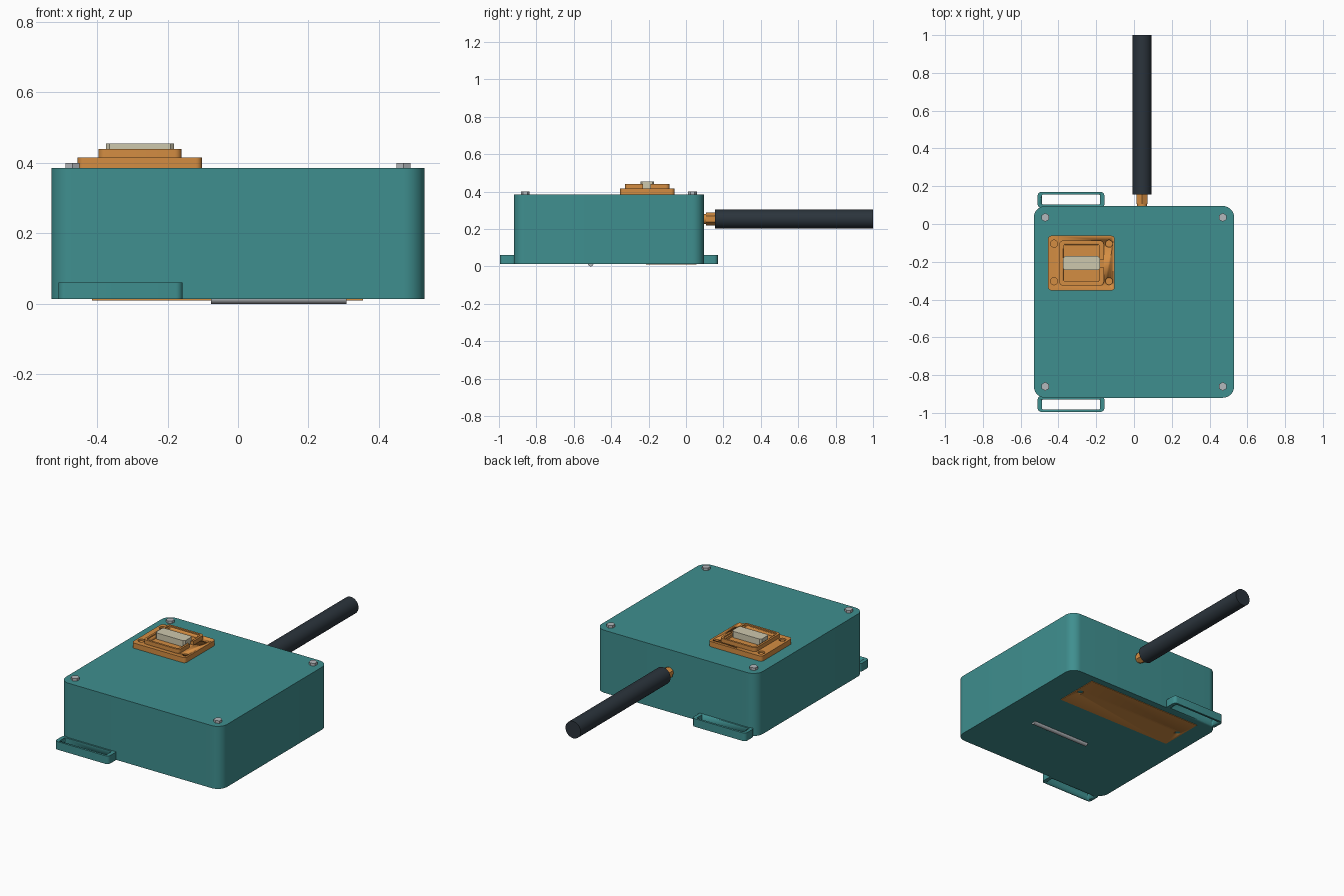
import bpy, bmesh, math
from mathutils import Matrix

if "Cube" in bpy.data.objects:
    bpy.data.objects.remove(bpy.data.objects["Cube"])


def material(name, rgb):
    m = bpy.data.materials.new(name)
    lin = [((c / 255 + 0.055) / 1.055) ** 2.4 for c in rgb]
    m.diffuse_color = (*lin, 1)
    m.use_nodes = True
    m.node_tree.nodes["Principled BSDF"].inputs["Base Color"].default_value = m.diffuse_color
    return m


TEAL = material("teal", (63, 143, 143))
ORANGE = material("orange", (212, 141, 66))
BLACK = material("charcoal", (43, 52, 60))
BEIGE = material("beige", (206, 200, 174))
STEEL = material("steel", (180, 184, 188))


def finish(name, bm, mat):
    bmesh.ops.recalc_face_normals(bm, faces=bm.faces)
    me = bpy.data.meshes.new(name)
    bm.to_mesh(me)
    bm.free()
    ob = bpy.data.objects.new(name, me)
    bpy.context.collection.objects.link(ob)
    me.materials.append(mat)
    bpy.ops.object.select_all(action='DESELECT')
    ob.select_set(True)
    bpy.context.view_layer.objects.active = ob
    bpy.ops.object.shade_smooth_by_angle(angle=math.radians(35))
    return ob


def slab(name, x, y, z, r, mat, seg=6):
    """Block with rounded vertical corners; x, y, z are (low, high)."""
    bm = bmesh.new()
    if r:
        pts = []
        corners = [(x[1] - r, y[1] - r), (x[0] + r, y[1] - r),
                   (x[0] + r, y[0] + r), (x[1] - r, y[0] + r)]
        for i, (cx, cy) in enumerate(corners):
            for k in range(seg + 1):
                a = math.pi / 2 * (i + k / seg)
                pts.append((cx + r * math.cos(a), cy + r * math.sin(a)))
    else:
        pts = [(x[1], y[1]), (x[0], y[1]), (x[0], y[0]), (x[1], y[0])]
    face = bm.faces.new([bm.verts.new((px, py, z[0])) for px, py in pts])
    ext = bmesh.ops.extrude_face_region(bm, geom=[face])["geom"]
    top = [v for v in ext if isinstance(v, bmesh.types.BMVert)]
    bmesh.ops.translate(bm, verts=top, vec=(0, 0, z[1] - z[0]))
    return finish(name, bm, mat)


def rod(name, loc, r1, length, mat, sides=32, axis='Z', r2=None):
    rot = {'Z': Matrix(), 'Y': Matrix.Rotation(-math.pi / 2, 4, 'X'),
           'X': Matrix.Rotation(math.pi / 2, 4, 'Y')}[axis]
    bm = bmesh.new()
    bmesh.ops.create_cone(bm, cap_ends=True, segments=sides, radius1=r1,
                          radius2=r1 if r2 is None else r2, depth=length,
                          matrix=Matrix.Translation(loc) @ rot)
    return finish(name, bm, mat)


def cut(ob, *cutters):
    for c in cutters:
        m = ob.modifiers.new("cut", 'BOOLEAN')
        m.operation = 'DIFFERENCE'
        m.solver = 'EXACT'
        m.object = c
        bpy.context.view_layer.objects.active = ob
        bpy.ops.object.modifier_apply(modifier=m.name)
        bpy.data.objects.remove(c)


# Enclosure body
slab("enclosure", (-.53, .53), (-.92, .095), (.013, .385), .06, TEAL, 10)

# Strap loops at front and back
for name, y, hole in (("back_loop", (.085, .17), (.104, .157)),
                      ("front_loop", (-.995, -.91), (-.982, -.929))):
    loop = slab(name, (-.51, -.157), y, (.013, .061), .02, TEAL)
    cut(loop, slab("cutter", (-.487, -.18), hole, (-.1, .2), .006, TEAL))

# Lid screws
for sx in (-.47, .47):
    for sy in (-.86, .035):
        rod("lid_screw", (sx, sy, .391), .023, .018, STEEL, 6)

# Connector flange with mounting holes
flange = slab("connector_flange", (-.455, -.102), (-.352, -.062),
              (.385, .416), .018, ORANGE)
for hx in (-.423, -.132):
    for hy in (-.303, -.104):
        cut(flange, rod("cutter", (hx, hy, .413), .019, .02, ORANGE, 20))
        rod("flange_screw", (hx, hy, .404), .012, .012, ORANGE, 16)

# Raised collar: outer wall, inner step and key slot
collar = slab("connector_collar", (-.396, -.16), (-.326, -.088),
              (.414, .44), .02, ORANGE)
cut(collar,
    slab("cutter", (-.384, -.172), (-.314, -.100), (.433, .5), .014, ORANGE),
    slab("cutter", (-.374, -.182), (-.304, -.110), (.418, .5), .010, ORANGE),
    slab("cutter", (-.20, -.12), (-.229, -.189), (.416, .5), 0, ORANGE))

# Connector insert
slab("connector_insert", (-.375, -.181), (-.244, -.170), (.41, .455),
     .010, BEIGE, 1)

# Antenna and its fitting
rod("antenna", (.043, .5775, .253), .05, .845, BLACK, 40, 'Y')
rod("antenna_washer", (.043, .099, .253), .027, .018, ORANGE, 24, 'Y')
rod("antenna_nut", (.043, .132, .253), .034, .05, ORANGE, 6, 'Y')

# Underside access plate with countersunk holes
plate = slab("bottom_plate", (-.415, .355), (-.215, .055), (.010, .020),
             0, ORANGE)
for hx in (-.385, .325):
    cut(plate, rod("cutter", (hx, -.08, .011), .022, .008, ORANGE, 20,
                   r2=.012))

# Underside metal bar
rod("bottom_bar", (.1155, -.51, .015), .015, .385, STEEL, 20, 'X')
